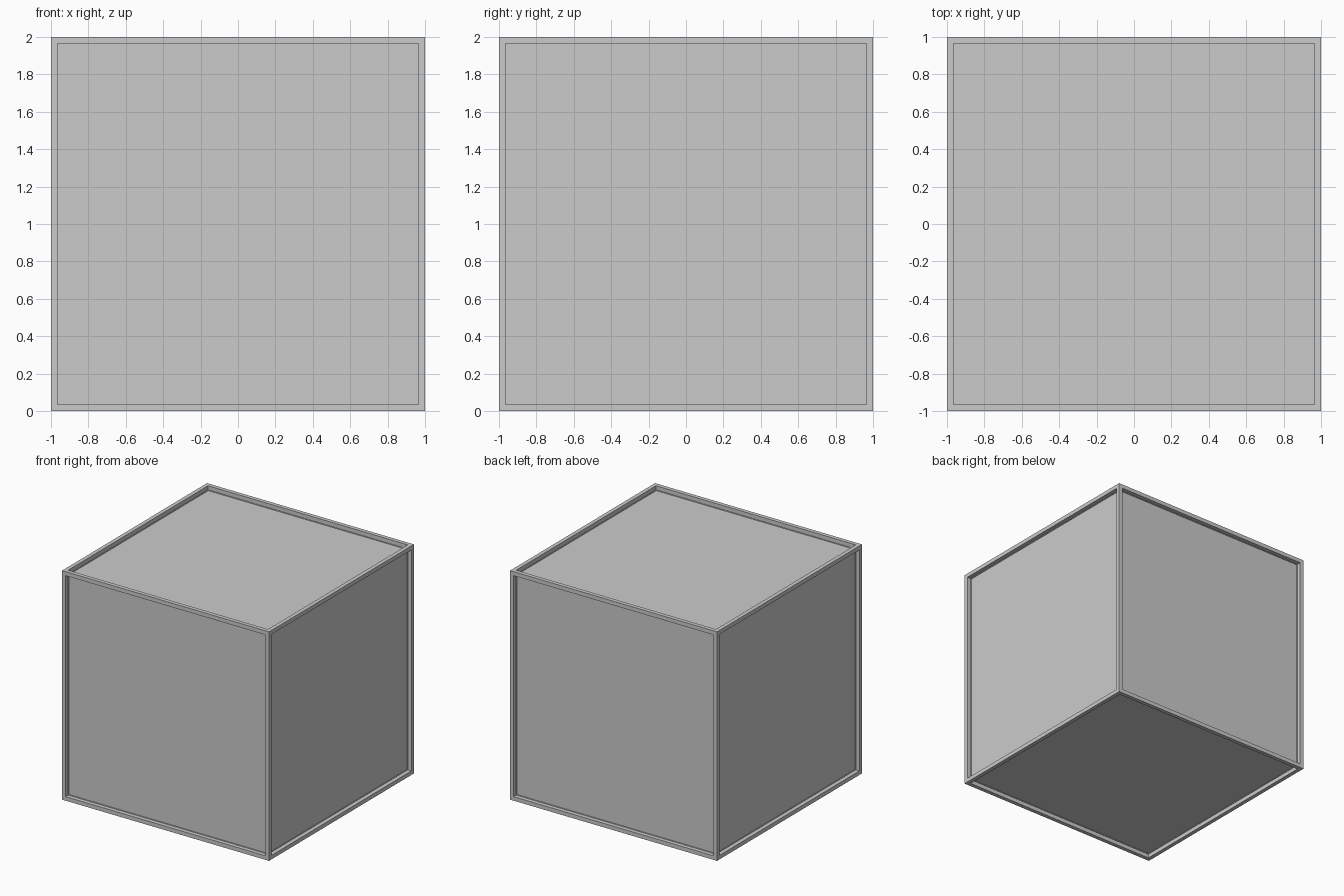
import bpy, bmesh
from mathutils import Matrix

if "Cube" in bpy.data.objects:
    bpy.data.objects.remove(bpy.data.objects["Cube"])

SIZE = 2.0      # outer edge length
RIM = 0.05      # width of the raised border
DEPTH = 0.04    # how far each panel is sunk

# Cube standing on the ground, with a sunken square panel on all six sides
bm = bmesh.new()
bmesh.ops.create_cube(bm, size=SIZE, matrix=Matrix.Translation((0, 0, SIZE / 2)))
panels = list(bm.faces)
bmesh.ops.inset_individual(bm, faces=panels, thickness=RIM, depth=0)

# Recess walls: a zero-width inset, then push the panel straight inwards
bmesh.ops.inset_individual(bm, faces=panels, thickness=0, depth=0)
for face in panels:
    bmesh.ops.translate(bm, verts=face.verts, vec=-face.normal * DEPTH)
bmesh.ops.recalc_face_normals(bm, faces=bm.faces)

mesh = bpy.data.meshes.new("panelled_crate")
bm.to_mesh(mesh)
bm.free()
crate = bpy.data.objects.new("panelled_crate", mesh)
bpy.context.collection.objects.link(crate)
